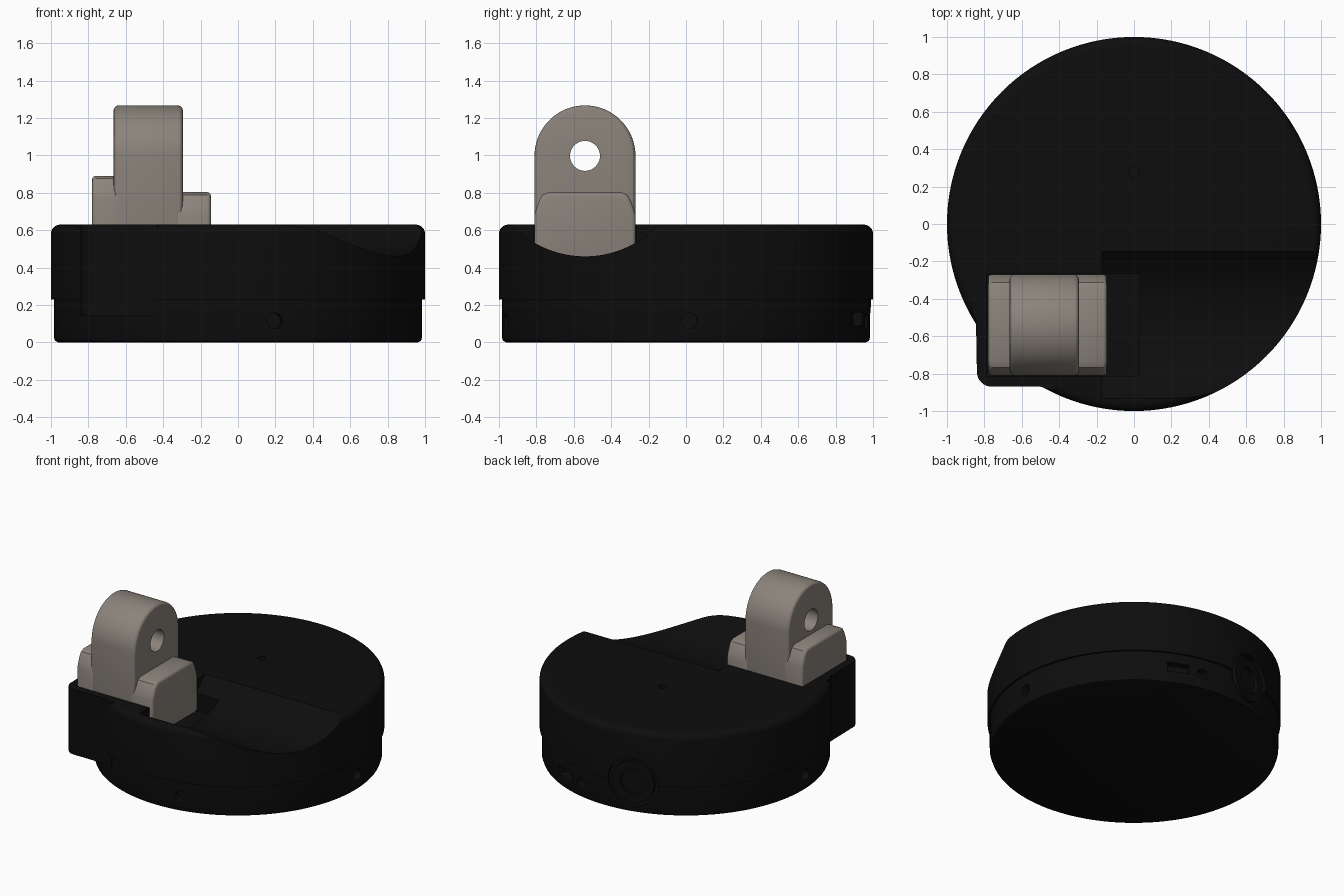
import bpy, bmesh
from math import sin, cos, pi, atan2
from mathutils import Matrix, Vector

if "Cube" in bpy.data.objects:
    bpy.data.objects.remove(bpy.data.objects["Cube"])


def material(name, rgb):
    m = bpy.data.materials.new(name)
    m.diffuse_color = (*rgb, 1)
    m.use_nodes = True
    m.node_tree.nodes["Principled BSDF"].inputs["Base Color"].default_value = m.diffuse_color
    return m


BLACK = material("black", (0.004, 0.004, 0.004))
TAUPE = material("taupe", (0.26, 0.23, 0.2))


def make(name, bm, mat=None):
    bmesh.ops.remove_doubles(bm, verts=bm.verts, dist=1e-5)
    bmesh.ops.recalc_face_normals(bm, faces=bm.faces)
    me = bpy.data.meshes.new(name)
    bm.to_mesh(me)
    bm.free()
    ob = bpy.data.objects.new(name, me)
    bpy.context.collection.objects.link(ob)
    if mat:
        me.materials.append(mat)
    return ob


def prism(name, pts, vec, mat=None):
    bm = bmesh.new()
    f = bm.faces.new([bm.verts.new(p) for p in pts])
    r = bmesh.ops.extrude_face_region(bm, geom=[f])
    bmesh.ops.translate(bm, vec=vec, verts=[v for v in r["geom"] if isinstance(v, bmesh.types.BMVert)])
    return make(name, bm, mat)


def cylinder(name, centre, axis, r, depth, mat=None, segs=32):
    bm = bmesh.new()
    rot = Vector(axis).to_track_quat('Z', 'Y').to_matrix().to_4x4()
    bmesh.ops.create_cone(bm, cap_ends=True, segments=segs, radius1=r, radius2=r, depth=depth,
                          matrix=Matrix.Translation(centre) @ rot)
    return make(name, bm, mat)


def box(name, lo, hi):
    return prism(name, [(lo[0], lo[1], lo[2]), (hi[0], lo[1], lo[2]), (hi[0], hi[1], lo[2]),
                        (lo[0], hi[1], lo[2])], (0, 0, hi[2] - lo[2]))


def apply(ob, kind, **props):
    m = ob.modifiers.new(kind, kind)
    for k, v in props.items():
        setattr(m, k, v)
    bpy.context.view_layer.objects.active = ob
    bpy.ops.object.modifier_apply(modifier=m.name)


def combine(ob, tool, op='DIFFERENCE'):
    tool.hide_render = True
    apply(ob, 'BOOLEAN', object=tool, operation=op, solver='EXACT')
    bpy.data.objects.remove(tool)


def smooth(ob, angle=0.5):
    bpy.ops.object.select_all(action='DESELECT')
    ob.select_set(True)
    bpy.context.view_layer.objects.active = ob
    bpy.ops.object.shade_smooth_by_angle(angle=angle)


def arc(cx, cy, r, a0, a1, n):
    return [(cx + r * cos(a0 + (a1 - a0) * i / n), cy + r * sin(a0 + (a1 - a0) * i / n)) for i in range(n + 1)]


# round housing, turned from one profile
profile = [(0, 0), (0.96, 0), (0.978, 0.008), (0.985, 0.03), (0.985, 0.23), (1, 0.23)]
profile += arc(0.95, 0.58, 0.05, 0, pi / 2, 6) + [(0, 0.63)]
bm = bmesh.new()
vs = [bm.verts.new((r, 0, z)) for r, z in profile]
es = [bm.edges.new(p) for p in zip(vs, vs[1:])]
bmesh.ops.spin(bm, geom=vs + es, axis=(0, 0, 1), cent=(0, 0, 0), angle=2 * pi, steps=128)
housing = make("housing", bm, BLACK)

# square corner with rounded edge, blended into the round
pts = arc(-0.76, -0.79, 0.08, pi, 1.5 * pi, 8)
pts += [(-0.5, -0.87), (-0.43, -0.89), (-0.3, -0.3), (-0.87, -0.46), (-0.845, -0.51)]
combine(housing, prism("corner", [(x, y, 0.14) for x, y in pts], (0, 0, 0.49)), 'UNION')

# swing trough and bracket pocket
combine(housing, cylinder("trough", (0.83, -0.54, 1.0), (1, 0, 0), 0.54, 2.0, segs=128))
combine(housing, box("pocket", (-0.785, -0.813, 0.4), (0.03, -0.267, 0.8)))

# small holes: one on top, four round the side, plus a slot
combine(housing, cylinder("top_hole", (0, 0.28, 0.63), (0, 0, 1), 0.03, 0.1))
for x, y in ((1, 0.02), (-1, -0.02), (0.2, -0.98), (0.2, 0.98)):
    combine(housing, cylinder("side_hole", (x, y, 0.115), (x, y, 0), 0.042, 0.14))
slot = box("slot", (0.93, -0.08, 0.09), (1.1, 0.08, 0.16))
slot.data.transform(Matrix.Rotation(atan2(0.92, 0.37), 4, 'Z'))
combine(housing, slot)

# round port at the back
d = Vector((-0.23, 0.97, 0)).normalized()
up = Vector((0, 0, 0.23))
combine(housing, cylinder("port_recess", d * 1.0 + up, d, 0.185, 0.09, segs=48))
smooth(housing)
port = cylinder("port_ring", d * 0.94 + up, d, 0.155, 0.08, BLACK, 48)
combine(port, cylinder("port_hole", d * 0.99 + up, d, 0.095, 0.12))
smooth(port)

# pivot bracket: central lug with through hole
Y, HALF = -0.54, 0.27
lug = [(Y - HALF, 0.4), (Y + HALF, 0.4)] + arc(Y, 0.997, HALF, 0, pi, 40)
lug = prism("bracket_lug", [(-0.665, y, z) for y, z in lug], (0.37, 0, 0), TAUPE)
apply(lug, 'BEVEL', width=0.025, segments=3, limit_method='ANGLE', angle_limit=0.7)
combine(lug, cylinder("pin_hole", (-0.48, Y, 0.997), (1, 0, 0), 0.08, 1, segs=40))
smooth(lug)

# side ears of the bracket
for name, x0, x1, top in (("left_ear", -0.78, -0.62, 0.89), ("right_ear", -0.34, -0.145, 0.803)):
    half = [(HALF, 0.4), (HALF, top - 0.12), (HALF - 0.01, top - 0.085), (HALF - 0.025, top - 0.045),
            (HALF - 0.042, top - 0.015), (HALF - 0.075, top)]
    pts = [(Y + w, z) for w, z in half] + [(Y - w, z) for w, z in reversed(half)]
    ear = prism(name, [(x0, y, z) for y, z in pts], (x1 - x0, 0, 0), TAUPE)
    apply(ear, 'BEVEL', width=0.02, segments=3, limit_method='ANGLE', angle_limit=0.9)
    smooth(ear, 0.6)
